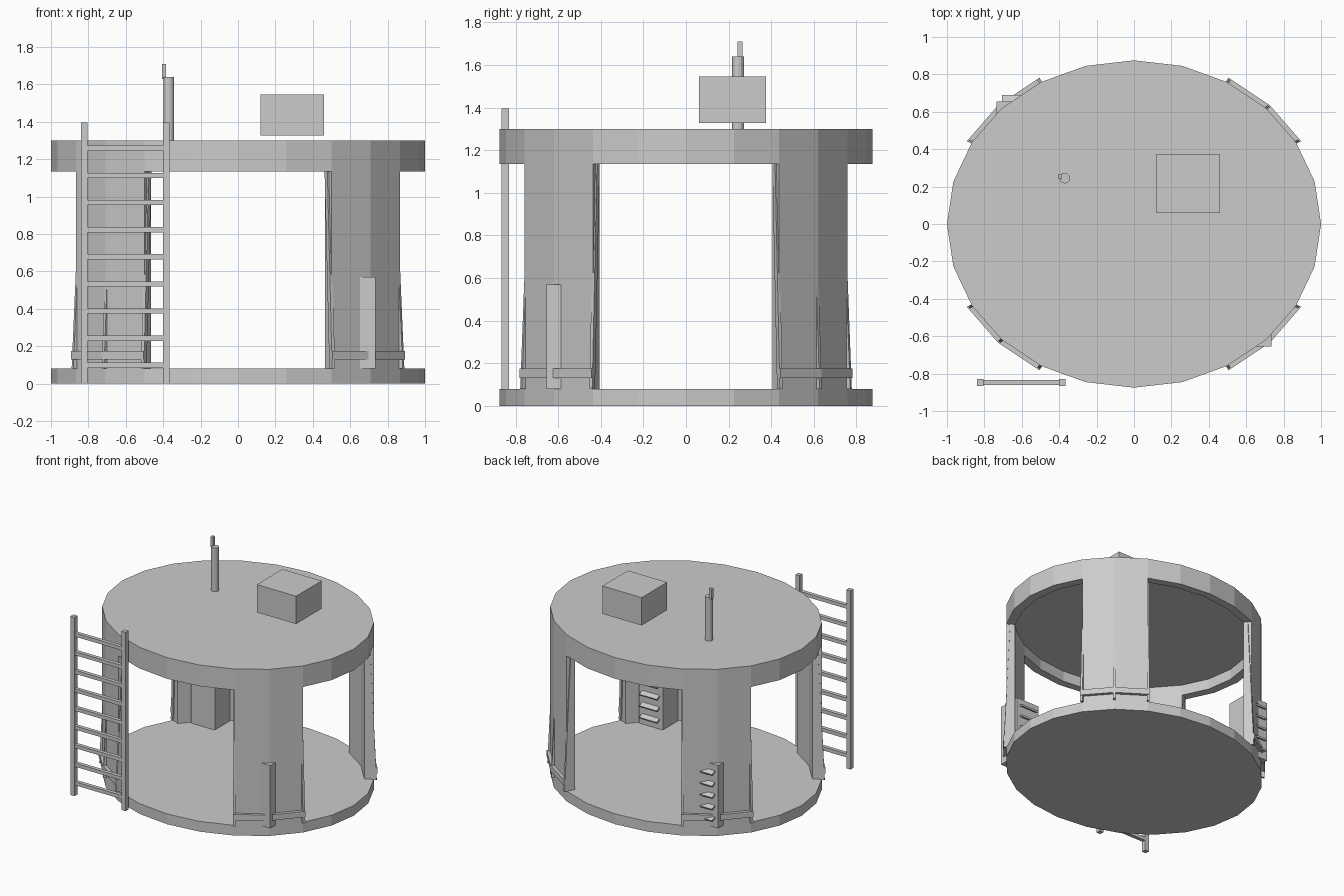
import bpy, bmesh, math
from mathutils import Matrix, Vector

if "Cube" in bpy.data.objects:
    bpy.data.objects.remove(bpy.data.objects["Cube"], do_unlink=True)

DEPTH = 0.875        # oval plan: y radius against an x radius of 1
STEP = 15            # degrees per facet of the 24-sided plan
FLOOR, EAVE, TOP = 0.08, 1.135, 1.30

grey = bpy.data.materials.new("plain_grey")
grey.use_nodes = True
colour = (0.6, 0.6, 0.6, 1)
grey.diffuse_color = colour
grey.node_tree.nodes["Principled BSDF"].inputs["Base Color"].default_value = colour


def finish(name, bm):
    bmesh.ops.recalc_face_normals(bm, faces=bm.faces[:])
    mesh = bpy.data.meshes.new(name)
    bm.to_mesh(mesh)
    bm.free()
    mesh.materials.append(grey)
    obj = bpy.data.objects.new(name, mesh)
    bpy.context.collection.objects.link(obj)
    return obj


def oval(angle, scale, z):
    a = math.radians(angle)
    return Vector((scale * math.cos(a), scale * DEPTH * math.sin(a), z))


def add_box(bm, low, high, tilt=0):
    low, high = Vector(low), Vector(high)
    mat = (Matrix.Translation((low + high) / 2) @ Matrix.Rotation(tilt, 4, 'X')
           @ Matrix.Diagonal((high - low).to_4d()))
    bmesh.ops.create_cube(bm, size=1, matrix=mat)


def box(name, low, high):
    bm = bmesh.new()
    add_box(bm, low, high)
    return finish(name, bm)


def disc(name, z0, z1):
    bm = bmesh.new()
    mat = Matrix.Translation((0, 0, (z0 + z1) / 2)) @ Matrix.Diagonal((1, DEPTH, 1, 1))
    bmesh.ops.create_cone(bm, cap_ends=True, segments=24, radius1=1, radius2=1,
                          depth=z1 - z0, matrix=mat)
    # keep a corner of the plan on the x axis
    return finish(name, bm)


def sweep(name, angles, inner, outer, z0, z1, closed=False):
    """Wall following the oval plan between two scales of it."""
    bm = bmesh.new()
    rings = [[bm.verts.new(oval(a, s, z)) for s, z in
              ((inner, z0), (outer, z0), (outer, z1), (inner, z1))] for a in angles]
    pairs = list(zip(rings, rings[1:]))
    if closed:
        pairs.append((rings[-1], rings[0]))
    else:
        bm.faces.new(rings[0])
        bm.faces.new(rings[-1])
    for p, q in pairs:
        for i in range(4):
            j = (i + 1) % 4
            bm.faces.new((p[i], p[j], q[j], q[i]))
    return finish(name, bm)


def strut(name, angle):
    """Thin bar leaning inward as it rises through the wall."""
    bm = bmesh.new()
    ends = []
    for z, outer in ((FLOOR, 1.022), (EAVE, 0.97)):
        ends.append([bm.verts.new(oval(angle + da, s, z)) for da, s in
                     ((-0.5, outer - 0.03), (0.5, outer - 0.03), (0.5, outer), (-0.5, outer))])
    for ring in ends:
        bm.faces.new(ring)
    for i in range(4):
        j = (i + 1) % 4
        bm.faces.new((ends[0][i], ends[0][j], ends[1][j], ends[1][i]))
    return finish(name, bm)


# Floor and hollow roof
disc("floor", 0, FLOOR)
disc("roof_cap", TOP - 0.08, TOP)
sweep("roof_rim", range(0, 360, STEP), 0.93, 1, EAVE, TOP - 0.08, closed=True)

# Four wall pillars with low outer rails and leaning struts
for label, start in (("back_left", 30), ("back_right", 120),
                     ("front_right", 210), ("front_left", 300)):
    span = [start, start + STEP, start + 2 * STEP]
    sweep(label + "_pillar", span, 0.93, 1, FLOOR, EAVE)
    sweep(label + "_rail", [span[0] - 0.5, span[1], span[2] + 0.5], 0.995, 1.027, 0.13, 0.175)
    for i, angle in enumerate(span):
        strut(f"{label}_strut_{i + 1}", angle)

# Two cabinets set through opposite pillars, louvred on the back
for label, cx, cy in (("front_left", 0.632, -0.562), ("back_right", -0.632, 0.562)):
    hx, hy = 0.103, 0.093
    box(label + "_cabinet", (cx - hx, cy - hy, FLOOR), (cx + hx, cy + hy, 0.57))
    bm = bmesh.new()
    for i in range(5):
        z = 0.15 + 0.09 * i
        add_box(bm, (cx - 0.075, cy + hy - 0.015, z - 0.007),
                (cx + 0.075, cy + hy + 0.035, z + 0.007), math.radians(-25))
    finish(label + "_louvres", bm)

# Ladder against the front
for label, x in (("right", -0.84), ("left", -0.40)):
    box(f"ladder_{label}_rail", (x, -0.865, 0), (x + 0.035, -0.83, 1.395))
bm = bmesh.new()
for i in range(9):
    z = 0.098 + 0.145 * i
    add_box(bm, (-0.81, -0.862, z - 0.014), (-0.395, -0.833, z + 0.014))
finish("ladder_rungs", bm)

# Roof box and mast
box("roof_box", (0.12, 0.06, 1.328), (0.46, 0.375, 1.545))
bm = bmesh.new()
bmesh.ops.create_cone(bm, cap_ends=True, segments=12, radius1=0.028, radius2=0.028,
                      depth=0.34, matrix=Matrix.Translation((-0.37, 0.245, 1.47)))
finish("mast", bm)
box("mast_tip", (-0.407, 0.242, 1.63), (-0.384, 0.265, 1.71))
